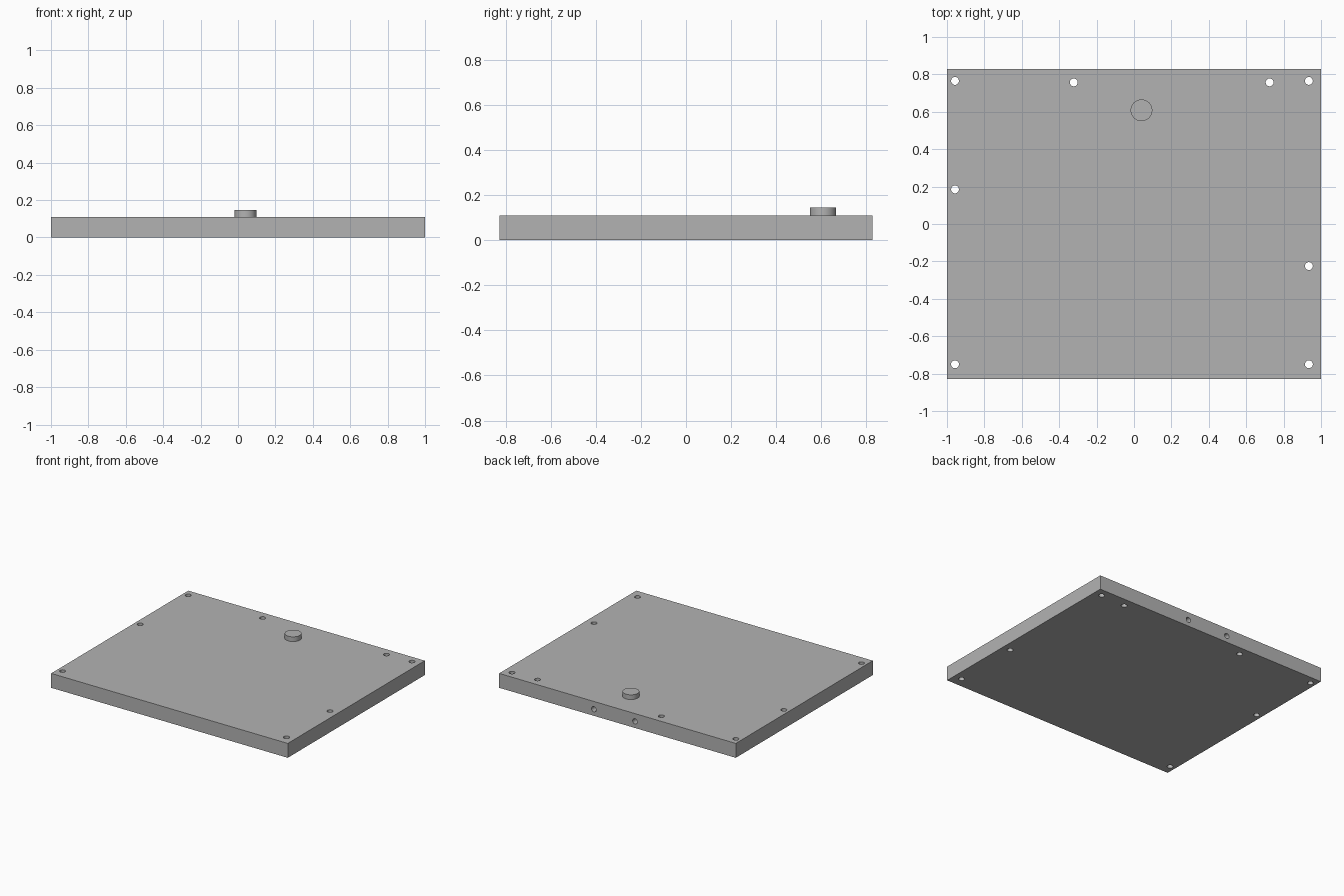
import bpy
from math import radians

cube = bpy.data.objects.get("Cube")
if cube:
    bpy.data.objects.remove(cube, do_unlink=True)

PLATE_TOP = 0.11
HOLE_RADIUS = 0.021

grey = bpy.data.materials.new("plain grey")
grey.use_nodes = True
colour = (0.45, 0.45, 0.45, 1)
grey.diffuse_color = colour
grey.node_tree.nodes["Principled BSDF"].inputs["Base Color"].default_value = colour


def cylinder(name, location, radius, depth, rotation=(0, 0, 0), sides=32):
    bpy.ops.mesh.primitive_cylinder_add(vertices=sides, radius=radius, depth=depth,
                                        location=location, rotation=rotation)
    obj = bpy.context.object
    obj.name = name
    obj.data.materials.append(grey)
    return obj


# Base plate
bpy.ops.mesh.primitive_cube_add(size=1, location=(0, 0, PLATE_TOP / 2))
plate = bpy.context.object
plate.name = "base_plate"
plate.scale = (2, 1.655, PLATE_TOP)
bpy.ops.object.transform_apply(location=True, rotation=False, scale=True)
plate.data.materials.append(grey)

# Through holes along the left, right and back edges
holes = [(-0.957, 0.765), (-0.957, 0.185), (-0.957, -0.75),
         (0.935, 0.765), (0.935, -0.225), (0.935, -0.75),
         (-0.322, 0.757), (0.725, 0.757)]
cutters = [cylinder("screw_hole_cutter", (x, y, PLATE_TOP / 2), HOLE_RADIUS, 0.3)
           for x, y in holes]

# Two blind holes in the back edge
cutters += [cylinder("back_hole_cutter", (x, 0.83, 0.05), 0.02, 0.3, (radians(90), 0, 0))
            for x in (0.2, -0.148)]

# Cut all the holes, then drop the cutters
for cutter in cutters:
    cut = plate.modifiers.new("hole", 'BOOLEAN')
    cut.operation = 'DIFFERENCE'
    cut.solver = 'EXACT'
    cut.object = cutter
    cutter.hide_render = True
bpy.context.view_layer.objects.active = plate
for cut in list(plate.modifiers):
    bpy.ops.object.modifier_apply(modifier=cut.name)
for cutter in cutters:
    bpy.data.objects.remove(cutter, do_unlink=True)

# Round knob standing on the plate
knob = cylinder("round_knob", (0.04, 0.608, 0.1275), 0.058, 0.037, sides=48)

for obj in (plate, knob):
    bpy.ops.object.select_all(action='DESELECT')
    obj.select_set(True)
    bpy.context.view_layer.objects.active = obj
    bpy.ops.object.shade_smooth_by_angle(angle=radians(30))
